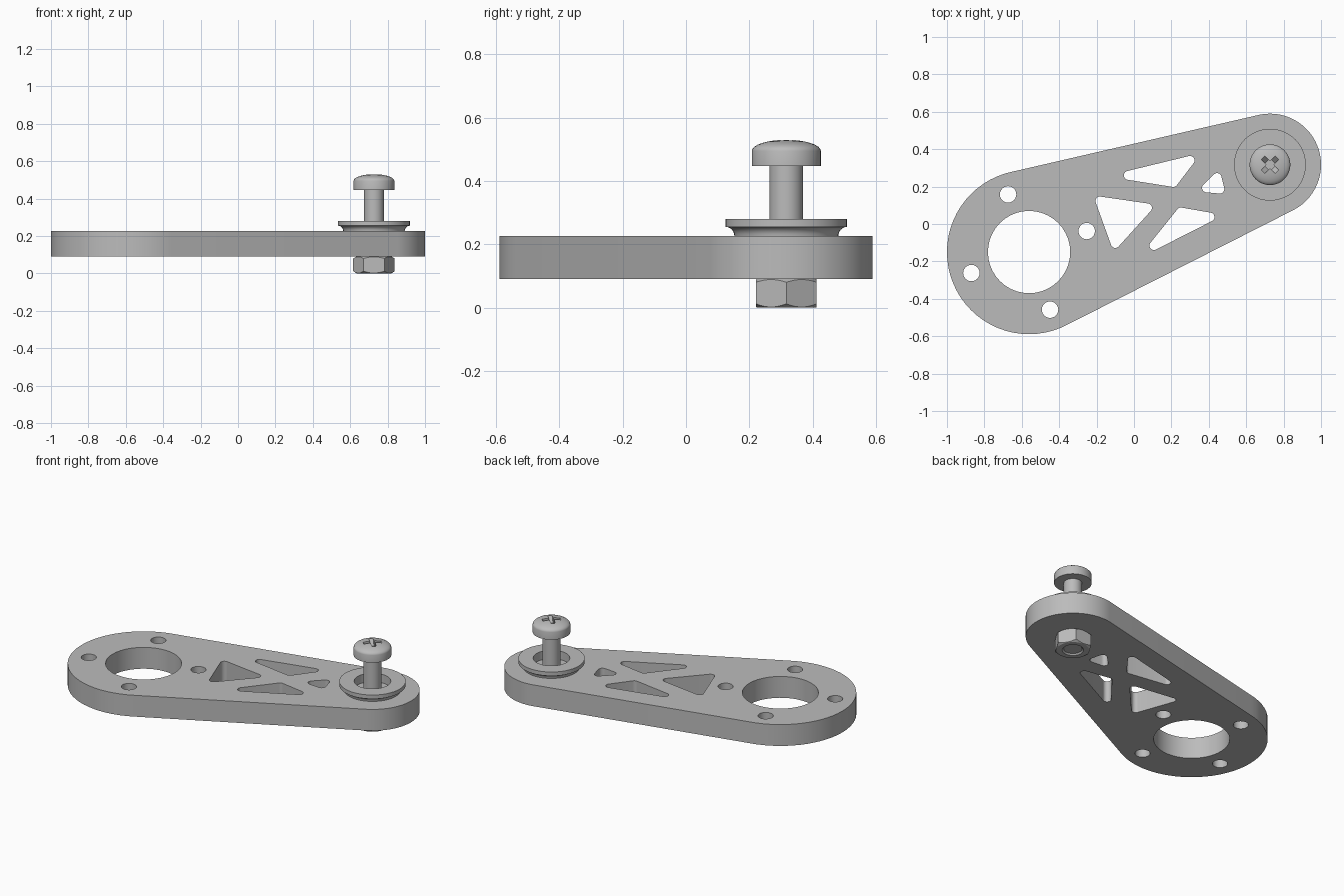
import bpy, bmesh
from math import sin, cos, pi, radians
from mathutils import Vector, Matrix
from mathutils.geometry import convex_hull_2d

if "Cube" in bpy.data.objects:
    bpy.data.objects.remove(bpy.data.objects["Cube"], do_unlink=True)

grey = bpy.data.materials.new("plain grey")
grey.use_nodes = True
grey.diffuse_color = (0.5, 0.5, 0.5, 1)
grey.node_tree.nodes["Principled BSDF"].inputs["Base Color"].default_value = grey.diffuse_color

BIG = Vector((-0.561, -0.15))
BOLT = Vector((0.727, 0.317))


def finish(name, bm, at=(0, 0)):
    bmesh.ops.recalc_face_normals(bm, faces=bm.faces)
    mesh = bpy.data.meshes.new(name)
    bm.to_mesh(mesh)
    bm.free()
    mesh.materials.append(grey)
    ob = bpy.data.objects.new(name, mesh)
    ob.location = (at[0], at[1], 0)
    bpy.context.collection.objects.link(ob)
    return ob


def smooth(ob):
    bpy.ops.object.select_all(action='DESELECT')
    ob.select_set(True)
    bpy.context.view_layer.objects.active = ob
    bpy.ops.object.shade_smooth_by_angle(angle=radians(30))


def boolean(ob, cutter, operation):
    mod = ob.modifiers.new(operation.lower(), 'BOOLEAN')
    mod.object, mod.operation, mod.solver = cutter, operation, 'EXACT'
    cutter.hide_render = True
    bpy.context.view_layer.objects.active = ob
    bpy.ops.object.modifier_apply(modifier=mod.name)
    bpy.data.objects.remove(cutter, do_unlink=True)


def hull(circles, steps):
    """Outline stretched around circles given as (x, y, radius)."""
    pts = [Vector((x + r * cos(2 * pi * i / steps), y + r * sin(2 * pi * i / steps)))
           for x, y, r in circles for i in range(steps)]
    return [pts[i] for i in convex_hull_2d(pts)]


def lathe(name, profile, at=BOLT, steps=48, closed=False):
    """Turn (radius, z) points around the vertical axis."""
    bm = bmesh.new()
    verts = [bm.verts.new((r, 0, z)) for r, z in profile]
    edges = [bm.edges.new(p) for p in zip(verts, verts[1:])]
    if closed:
        edges.append(bm.edges.new((verts[-1], verts[0])))
    bmesh.ops.spin(bm, geom=verts + edges, axis=(0, 0, 1), cent=(0, 0, 0),
                   angle=2 * pi, steps=steps)
    bmesh.ops.remove_doubles(bm, verts=bm.verts, dist=0.0002)
    return finish(name, bm, at)


# Arm plate: outer outline, motor opening, four screw holes, four web cutouts
loops = [hull([(*BIG, 0.439), (*BOLT, 0.273)], 64), hull([(*BIG, 0.22)], 40)]
for k in range(4):
    a = radians(20 + 90 * k)
    loops.append(hull([(BIG.x + 0.328 * cos(a), BIG.y + 0.328 * sin(a), 0.044)], 24))
webs = [
    [(-0.03, 0.26), (0.30, 0.34), (0.21, 0.222)],
    [(-0.182, 0.123), (0.072, 0.086), (-0.10, -0.104)],
    [(0.251, 0.064), (0.406, 0.037), (0.107, -0.115)],
    [(0.444, 0.248), (0.459, 0.187), (0.388, 0.193)],
]
for web in webs:
    loops.append(hull([(x, y, 0.024) for x, y in web], 24))
bm = bmesh.new()
for loop in loops:
    vs = [bm.verts.new((p.x, p.y, 0.09)) for p in loop]
    for i, v in enumerate(vs):
        bm.edges.new((vs[i - 1], v))
bmesh.ops.triangle_fill(bm, use_beauty=True, use_dissolve=False, edges=bm.edges[:])
top = bmesh.ops.extrude_face_region(bm, geom=bm.faces[:])["geom"]
bmesh.ops.translate(bm, vec=(0, 0, 0.136),
                    verts=[g for g in top if isinstance(g, bmesh.types.BMVert)])
smooth(finish("arm_plate", bm))

# Flanged collar with a hollow flare under its rim
flare = [(0.192 - 0.028 * sin(a), 0.255 - 0.03 * (1 - cos(a)))
         for a in (i * pi / 12 for i in range(7))]
collar = [(0.106, 0.225)] + flare[::-1] + [(0.192, 0.28), (0.106, 0.28)]
smooth(lathe("flanged_collar", collar, closed=True))

# Bolt: shank and domed head
dome = [(0.109 * cos(a), 0.495 + 0.035 * sin(a))
        for a in (i * pi / 16 for i in range(8))]
bolt = lathe("bolt", [(0, 0.008), (0.053, 0.008), (0.053, 0.447), (0.109, 0.447)]
             + dome + [(0, 0.53)])

# Cross recess with tapering arms
for k in (1, -1):
    bm = bmesh.new()
    bmesh.ops.create_cube(bm, size=1)
    for v in bm.verts:
        length = 0.13 if v.co.z > 0 else 0.05
        v.co = (v.co.x * length, v.co.y * 0.026, 0.515 + v.co.z * 0.05)
    bm.transform(Matrix.Rotation(k * pi / 4, 4, 'Z'))
    boolean(bolt, finish("recess_cutter", bm, BOLT), 'DIFFERENCE')
smooth(bolt)

# Hex nut with rounded-off corners and a bore
bm = bmesh.new()
bmesh.ops.create_cone(bm, cap_ends=True, segments=6, radius1=0.111, radius2=0.111,
                      depth=0.09, matrix=Matrix.Translation((0, 0, 0.045)))
if max(v.co.x for v in bm.verts) < 0.11:
    bm.transform(Matrix.Rotation(pi / 6, 4, 'Z'))
nut = finish("hex_nut", bm, BOLT)
chamfer = [(0, -0.001), (0.092, -0.001), (0.114, 0.014), (0.114, 0.078), (0.092, 0.091), (0, 0.091)]
boolean(nut, lathe("chamfer_cutter", chamfer), 'INTERSECT')
bore = [(0, -0.01), (0.062, -0.01), (0.062, 0), (0.054, 0.009), (0.054, 0.1), (0, 0.1)]
boolean(nut, lathe("bore_cutter", bore), 'DIFFERENCE')
smooth(nut)
